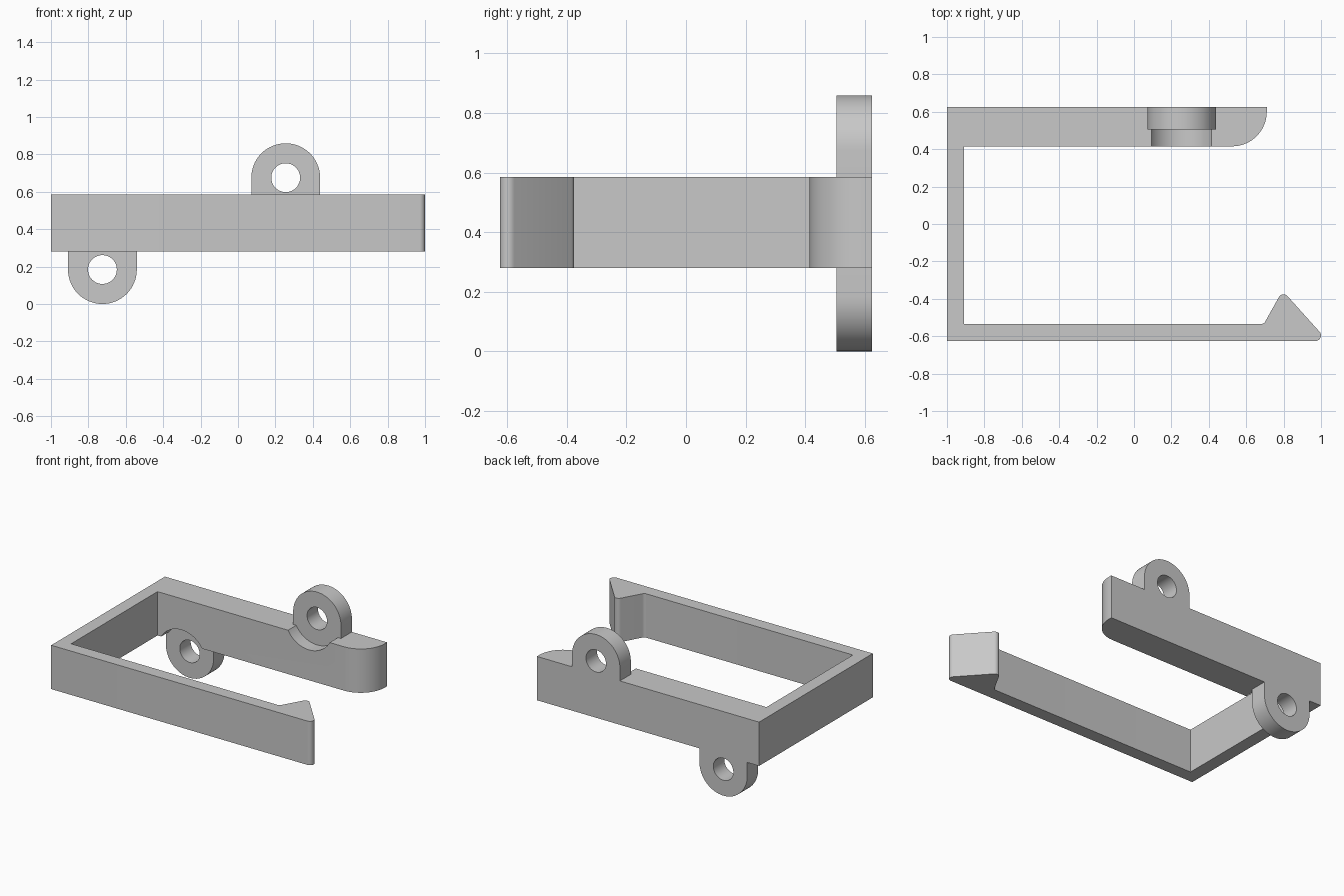
import bpy, bmesh, math
from mathutils import Vector, Matrix

cube = bpy.data.objects.get("Cube")
if cube:
    bpy.data.objects.remove(cube, do_unlink=True)

BOTTOM, TOP = 0.28, 0.585
BACK, LUG_FRONT, BAR_FRONT = 0.625, 0.505, 0.415
LUG_R, HOLE_R = 0.184, 0.077

grey = bpy.data.materials.new("plain grey")
grey.use_nodes = True
grey.diffuse_color = (0.58, 0.58, 0.58, 1)
grey.node_tree.nodes["Principled BSDF"].inputs["Base Color"].default_value = grey.diffuse_color


def rounded(corners, steps=10):
    """Outline from (x, y, radius) corners, with an arc at each radius."""
    points = []
    for i, (x, y, r) in enumerate(corners):
        p = Vector((x, y))
        if r == 0:
            points.append(p)
            continue
        a = (Vector(corners[i - 1][:2]) - p).normalized()
        b = (Vector(corners[(i + 1) % len(corners)][:2]) - p).normalized()
        half = a.angle(b) / 2
        centre = p + (a + b).normalized() * r / math.sin(half)
        start = p + a * r / math.tan(half) - centre
        end = p + b * r / math.tan(half) - centre
        sweep = math.atan2(start.x * end.y - start.y * end.x, start.dot(end))
        for k in range(steps + 1):
            points.append(centre + Matrix.Rotation(sweep * k / steps, 2) @ start)
    return points


def extrude(name, points, depth):
    """Solid prism from a list of 3D points, pushed along depth."""
    bm = bmesh.new()
    face = bm.faces.new([bm.verts.new(p) for p in points])
    out = bmesh.ops.extrude_face_region(bm, geom=[face], use_keep_orig=True)
    moved = [v for v in out["geom"] if isinstance(v, bmesh.types.BMVert)]
    bmesh.ops.translate(bm, verts=moved, vec=depth)
    bmesh.ops.recalc_face_normals(bm, faces=bm.faces)
    mesh = bpy.data.meshes.new(name)
    bm.to_mesh(mesh)
    bm.free()
    mesh.materials.append(grey)
    obj = bpy.data.objects.new(name, mesh)
    bpy.context.collection.objects.link(obj)
    return obj


def arc(x, z, r, start, sweep, y, n):
    return [Vector((x + r * math.cos(start + sweep * k / n), y,
                    z + r * math.sin(start + sweep * k / n))) for k in range(n + 1)]


def disc(name, x, z, r, y0, y1):
    return extrude(name, arc(x, z, r, 0, math.tau, y0, 64)[:-1], (0, y1 - y0, 0))


def combine(target, helper, operation):
    """Apply a boolean and discard the helper."""
    helper.hide_render = True
    mod = target.modifiers.new("boolean", "BOOLEAN")
    mod.operation, mod.object, mod.solver = operation, helper, "EXACT"
    bpy.context.view_layer.objects.active = target
    bpy.ops.object.modifier_apply(modifier=mod.name)
    bpy.data.objects.remove(helper, do_unlink=True)


# Open clip frame with a hooked front arm and a rounded back arm
outline = rounded([
    (-1, -0.625, 0), (1.036, -0.625, 0.029), (0.794, -0.356, 0.028),
    (0.694, -0.535, 0.025), (-0.91, -0.535, 0), (-0.91, BAR_FRONT, 0),
    (0.71, BAR_FRONT, 0.185), (0.71, BACK, 0), (-1, BACK, 0)])
frame = extrude("clip_frame", [(p.x, p.y, BOTTOM) for p in outline], (0, 0, TOP - BOTTOM))

# Screw lugs above and below the back arm, each with a clearance recess in front
for x, z, side in ((0.255, 0.675, 1), (-0.725, 0.184, -1)):
    combine(frame, disc("recess_cutter", x, z, LUG_R, BAR_FRONT - 0.1, LUG_FRONT), "DIFFERENCE")
    root = (TOP if side > 0 else BOTTOM) - 0.03 * side
    lug_points = arc(x, z, LUG_R, 0, side * math.pi, LUG_FRONT, 32)
    lug_points += [Vector((x - LUG_R, LUG_FRONT, root)), Vector((x + LUG_R, LUG_FRONT, root))]
    combine(frame, extrude("lug", lug_points, (0, BACK - LUG_FRONT, 0)), "UNION")
    combine(frame, disc("hole_cutter", x, z, HOLE_R, LUG_FRONT - 0.02, BACK + 0.1), "DIFFERENCE")

# Smooth the curved walls, keep the corners sharp
bpy.ops.object.select_all(action="DESELECT")
frame.select_set(True)
bpy.context.view_layer.objects.active = frame
bpy.ops.object.shade_smooth_by_angle(angle=math.radians(25))
